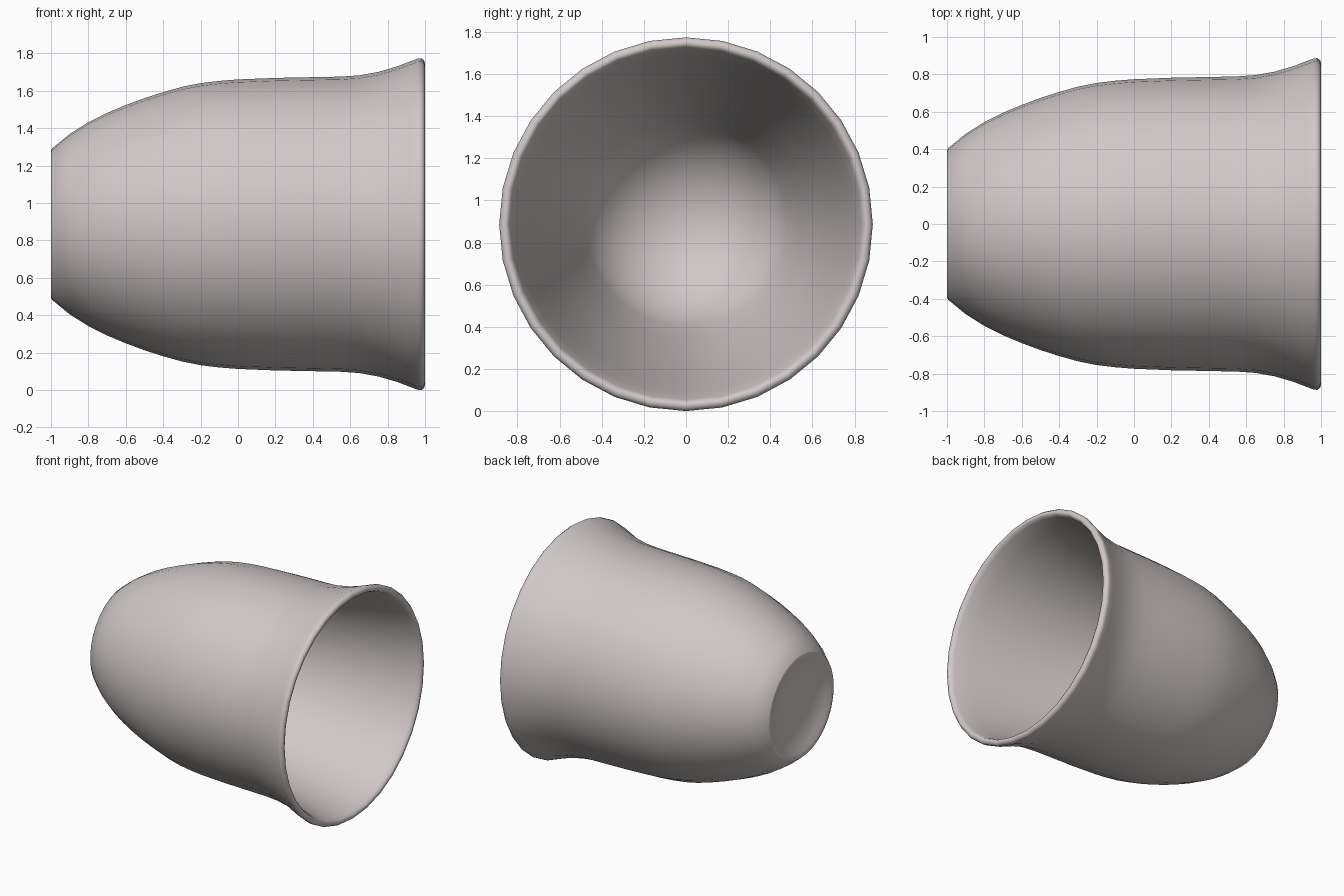
import bpy, bmesh, math
from mathutils import Vector

if "Cube" in bpy.data.objects:
    bpy.data.objects.remove(bpy.data.objects["Cube"])

SIDES = 32
AXIS_Z = 0.887

# Cup outline as (x, radius): hollow base, outer wall, flared rim, tapering inner wall
profile = [
    (-0.937, 0), (-0.939, 0.12), (-0.945, 0.2), (-0.957, 0.27), (-0.976, 0.33), (-0.994, 0.37),
    (-1.0, 0.39), (-0.995, 0.404), (-0.9, 0.482), (-0.8, 0.545), (-0.7, 0.595), (-0.6, 0.637),
    (-0.5, 0.674), (-0.4, 0.706), (-0.3, 0.734), (-0.2, 0.754), (-0.1, 0.766), (0, 0.774),
    (0.2, 0.782), (0.4, 0.786), (0.55, 0.789), (0.65, 0.796), (0.75, 0.814), (0.85, 0.843),
    (0.92, 0.87), (0.96, 0.885), (0.98, 0.887), (0.995, 0.876), (1.0, 0.86), (0.995, 0.846),
    (0.97, 0.834), (0.85, 0.805), (0.6, 0.754), (0.3, 0.694), (0, 0.626), (-0.3, 0.547),
]
# Rounded bowl floor inside
for i in range(1, 11):
    a = math.radians(78) * (1 - i / 10)
    profile.append((-0.37 - 0.51 * math.cos(a), 0.51 * math.sin(a)))

# Revolve the outline around the horizontal axis
bm = bmesh.new()
verts = [bm.verts.new((x, 0, max(r, 0))) for x, r in profile]
edges = [bm.edges.new(pair) for pair in zip(verts, verts[1:])]
bmesh.ops.spin(bm, geom=verts + edges, cent=(0, 0, 0), axis=(1, 0, 0),
               angle=2 * math.pi, steps=SIDES, use_merge=False)
bmesh.ops.remove_doubles(bm, verts=bm.verts[:], dist=0.0005)
bmesh.ops.recalc_face_normals(bm, faces=bm.faces[:])
bmesh.ops.translate(bm, verts=bm.verts[:], vec=Vector((0, 0, AXIS_Z)))
for face in bm.faces:
    face.smooth = True

mesh = bpy.data.meshes.new("cup")
bm.to_mesh(mesh)
bm.free()
cup = bpy.data.objects.new("cup", mesh)
bpy.context.collection.objects.link(cup)

# Warm pale grey glaze
glaze = bpy.data.materials.new("pale_glaze")
glaze.diffuse_color = (0.64, 0.58, 0.58, 1)
glaze.use_nodes = True
glaze.node_tree.nodes["Principled BSDF"].inputs["Base Color"].default_value = glaze.diffuse_color
mesh.materials.append(glaze)
